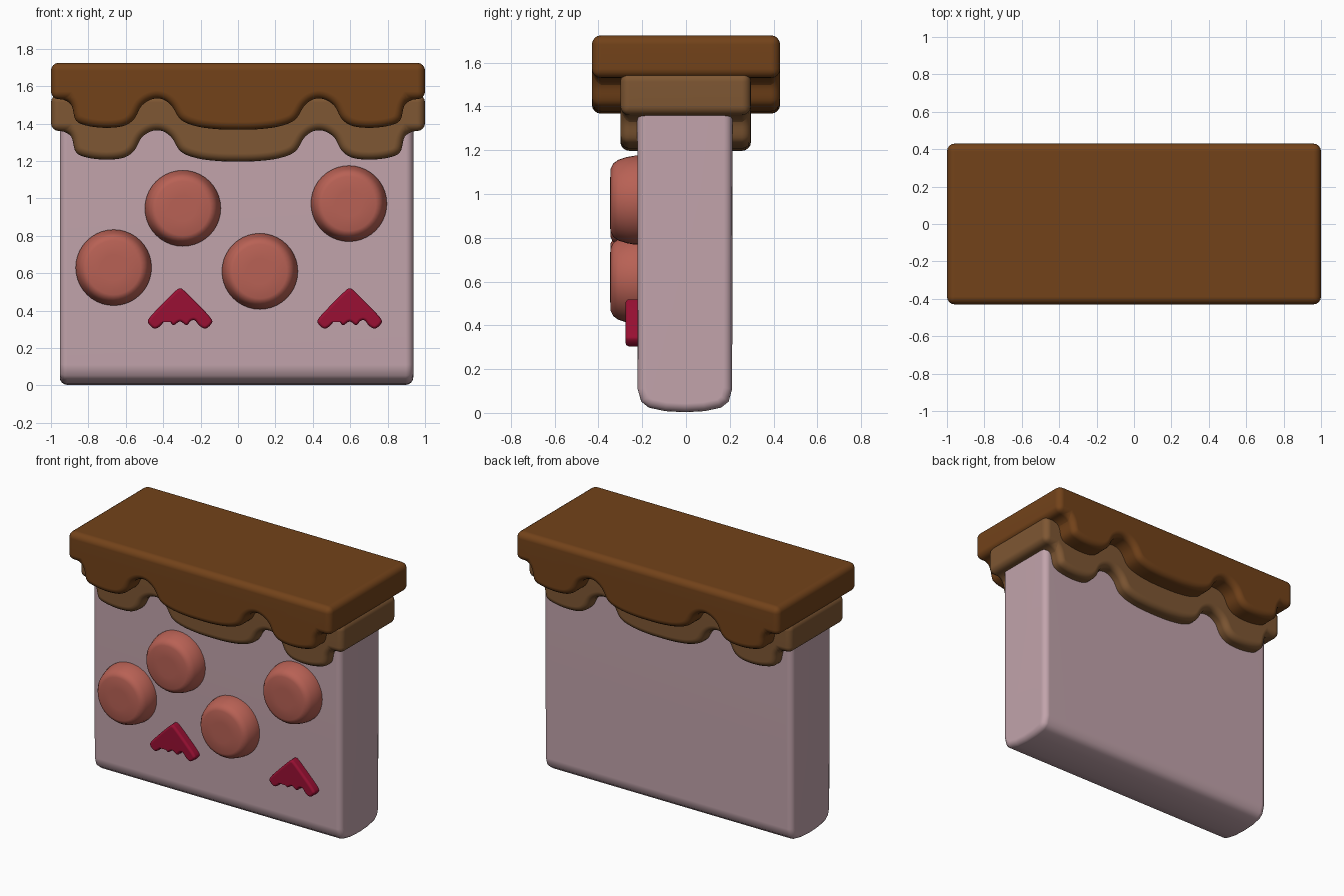
import bpy, bmesh, math
from mathutils import Vector

if "Cube" in bpy.data.objects:
    bpy.data.objects.remove(bpy.data.objects["Cube"])


def material(name, rgb):
    m = bpy.data.materials.new(name)
    m.diffuse_color = (*rgb, 1)
    m.use_nodes = True
    m.node_tree.nodes["Principled BSDF"].inputs["Base Color"].default_value = m.diffuse_color
    return m


SPONGE = material("sponge", (0.54, 0.37, 0.41))
DARK = material("dark_icing", (0.17, 0.055, 0.010))
LIGHT = material("light_icing", (0.21, 0.095, 0.033))
FRUIT = material("fruit", (0.48, 0.12, 0.09))
BERRY = material("berry", (0.32, 0.005, 0.033))


def smooth_curve(pts, closed=False, n=5):
    """Catmull-Rom curve through 2D points."""
    p = [Vector(q) for q in pts]
    p = [p[-1]] + p + p[:2] if closed else [p[0]] + p + [p[-1]]
    out = []
    for a, b, c, d in zip(p, p[1:], p[2:], p[3:]):
        for i in range(n):
            t = i / n
            out.append(0.5 * (2 * b + (c - a) * t + (2 * a - 5 * b + 4 * c - d) * t * t
                              + (3 * b - a - 3 * c + d) * t ** 3))
    return out if closed else out + [p[-1]]


def finish(name, bm, mat, bevel=0, segments=4):
    bmesh.ops.recalc_face_normals(bm, faces=bm.faces)
    me = bpy.data.meshes.new(name)
    bm.to_mesh(me)
    bm.free()
    ob = bpy.data.objects.new(name, me)
    bpy.context.collection.objects.link(ob)
    me.materials.append(mat)
    bpy.ops.object.select_all(action='DESELECT')
    ob.select_set(True)
    bpy.context.view_layer.objects.active = ob
    if bevel:
        b = ob.modifiers.new("round", 'BEVEL')
        b.width, b.segments = bevel, segments
        b.limit_method, b.angle_limit = 'ANGLE', math.radians(50)
        b.use_clamp_overlap = False
        bpy.ops.object.modifier_apply(modifier=b.name)
    bpy.ops.object.shade_smooth_by_angle(angle=math.radians(45))
    w = ob.modifiers.new("normals", 'WEIGHTED_NORMAL')
    w.keep_sharp = True
    return ob


def extrude(name, pts, to3d, lo, hi, mat, bevel):
    """Extrude a 2D outline between lo and hi; to3d places (u, v, depth)."""
    bm = bmesh.new()
    face = bm.faces.new([bm.verts.new(to3d(u, v, lo)) for u, v in pts])
    geo = bmesh.ops.extrude_face_region(bm, geom=[face])["geom"]
    move = Vector(to3d(0, 0, hi)) - Vector(to3d(0, 0, lo))
    bmesh.ops.translate(bm, vec=move, verts=[g for g in geo if isinstance(g, bmesh.types.BMVert)])
    return finish(name, bm, mat, bevel)


# cake body: side outline with a slightly bulging base, extruded along x
half = [(0, 0.003), (0.09, 0.008), (0.165, 0.024), (0.2, 0.052), (0.216, 0.11), (0.218, 1.42)]
outline = half + [(-y, z) for y, z in reversed(half[1:])]
extrude("cake_body", [(y - 0.005, z) for y, z in outline],
        lambda u, v, d: (d, u, v), -0.953, 0.937, SPONGE, 0.04)

# two icing slabs with dripping lower edge
drip = [(-0.91, 1.53), (-0.887, 1.49), (-0.865, 1.415), (-0.80, 1.387), (-0.70, 1.377),
        (-0.61, 1.388), (-0.555, 1.425), (-0.515, 1.495), (-0.46, 1.53), (-0.405, 1.53),
        (-0.355, 1.495), (-0.305, 1.42), (-0.22, 1.385), (-0.11, 1.37)]
wave = smooth_curve(drip + [(0, 1.367)] + [(-x, z) for x, z in reversed(drip)])
icing = [(-1, 1.725), (-1, 1.53)] + [tuple(w) for w in wave] + [(1, 1.53), (1, 1.725)]
xz = lambda u, v, d: (u, d, v)
extrude("upper_icing", icing, xz, -0.43, 0.43, DARK, 0.042)
extrude("lower_icing", [(x, z - 0.17) for x, z in icing], xz, -0.3, 0.297, LIGHT, 0.042)

# round fruit slices on the front
rings = [(0.203, -0.19), (0.203, -0.235), (0.197, -0.27), (0.184, -0.31), (0.168, -0.332),
         (0.145, -0.344), (0.07, -0.348)]
N = 40
for i, (cx, cz) in enumerate([(-0.665, 0.63), (-0.295, 0.947), (0.117, 0.61), (0.593, 0.972)]):
    bm = bmesh.new()
    loops = [[bm.verts.new((cx + r * math.cos(2 * math.pi * k / N), y,
                            cz + r * math.sin(2 * math.pi * k / N))) for k in range(N)]
             for r, y in rings]
    for a, b in zip(loops, loops[1:]):
        for k in range(N):
            bm.faces.new((a[k], a[(k + 1) % N], b[(k + 1) % N], b[k]))
    bm.faces.new(loops[0])
    bm.faces.new(loops[-1])
    finish(f"fruit_slice_{i + 1}", bm, FRUIT)

# small arrow-shaped berry pieces
side = [(0.022, 0.507), (0.10, 0.43), (0.163, 0.362), (0.17, 0.333), (0.137, 0.304),
        (0.105, 0.318), (0.08, 0.347), (0.058, 0.345), (0.035, 0.322)]
chevron = [(0, 0.518)] + side + [(0, 0.342)] + [(-x, z) for x, z in reversed(side)]
for i, cx in enumerate((-0.31, 0.597)):
    pts = [(p.x + cx, p.y) for p in smooth_curve(chevron, closed=True, n=4)]
    extrude(f"berry_piece_{i + 1}", pts, xz, -0.276, -0.2, BERRY, 0.016)
